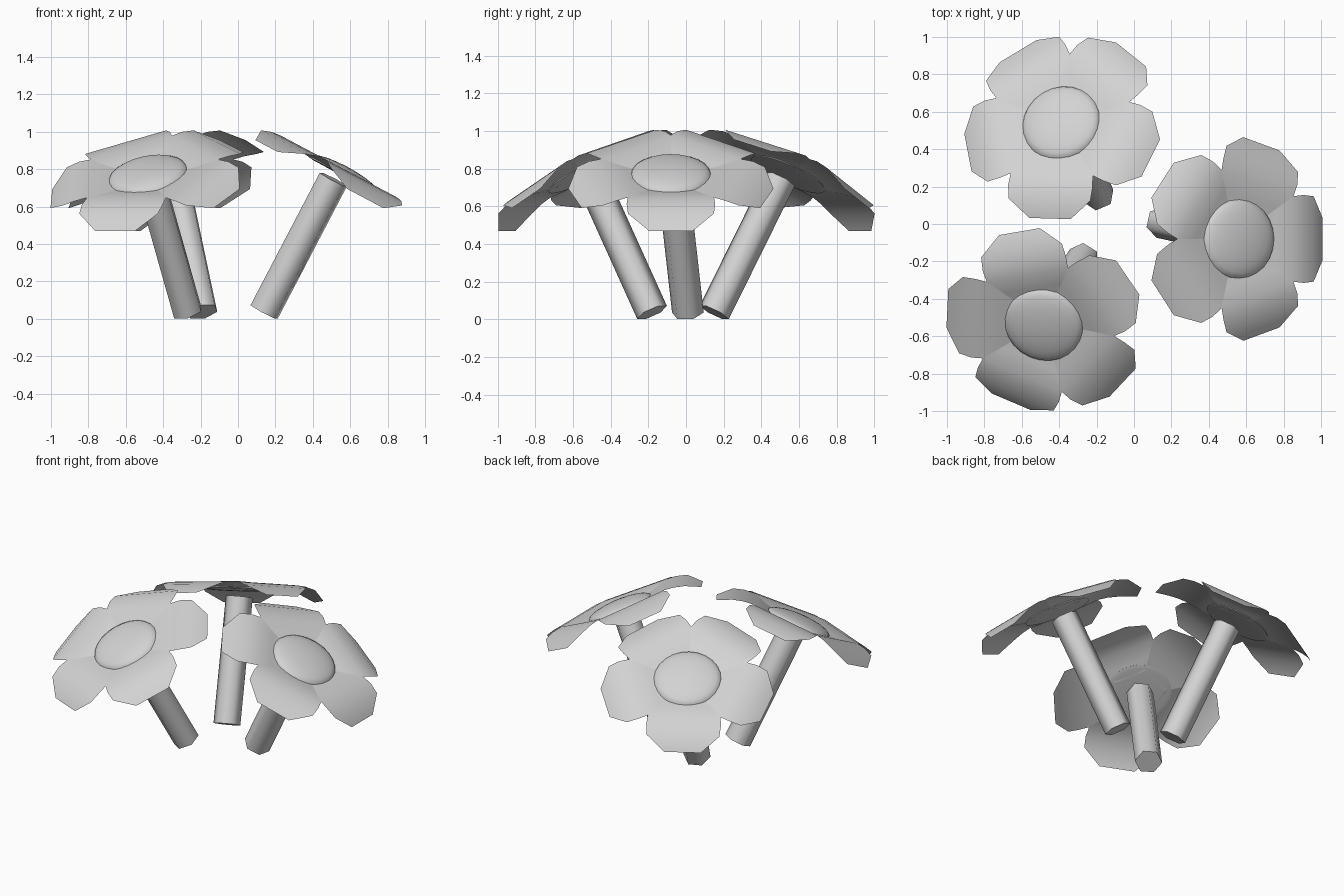
import bpy, bmesh
from math import radians, tan, pi
from mathutils import Matrix, Vector

cube = bpy.data.objects.get("Cube")
if cube:
    bpy.data.objects.remove(cube)

GREY = 0.65
mat = bpy.data.materials.new("plain_grey")
mat.use_nodes = True
mat.diffuse_color = (GREY, GREY, GREY, 1)
mat.node_tree.nodes["Principled BSDF"].inputs["Base Color"].default_value = (GREY, GREY, GREY, 1)


def finish(name, bm, matrix, angle):
    mesh = bpy.data.meshes.new(name)
    bm.to_mesh(mesh)
    bm.free()
    obj = bpy.data.objects.new(name, mesh)
    bpy.context.collection.objects.link(obj)
    obj.matrix_world = matrix
    mesh.materials.append(mat)
    bpy.ops.object.select_all(action='DESELECT')
    obj.select_set(True)
    bpy.context.view_layer.objects.active = obj
    bpy.ops.object.shade_smooth_by_angle(angle=radians(angle))
    return obj


# Petal outline: distance from the centre, half width, height
# (rises out of the sunken middle, then droops at the tip)
SLOPE = tan(pi / 5)
PETAL = [(0.14, 0.14 * SLOPE, -0.035), (0.22, 0.22 * SLOPE, -0.022),
         (0.315, 0.315 * SLOPE, 0.0), (0.38, 0.235, -0.006),
         (0.45, 0.228, -0.025), (0.535, 0.115, -0.085)]


def petals(name, matrix):
    bm = bmesh.new()
    for i in range(5):
        turn = Matrix.Rotation(i * 2 * pi / 5, 3, 'Z')
        rows = [[bm.verts.new(turn @ Vector((r, side * half, z))) for side in (-1, 1)]
                for r, half, z in PETAL]
        for a, b in zip(rows, rows[1:]):
            bm.faces.new((a[0], b[0], b[1], a[1]))
    return finish(name, bm, matrix, 45)


# Flower centre: low dome with a nearly flat underside
def dome(name, matrix):
    bm = bmesh.new()
    bmesh.ops.create_uvsphere(bm, u_segments=24, v_segments=12, radius=1)
    for v in bm.verts:
        height = 0.05 if v.co.z > 0 else 0.006
        v.co = (v.co.x * 0.213, v.co.y * 0.213, v.co.z * height - 0.03)
    return finish(name, bm, matrix, 60)


# Six-sided stem with a flat side facing outward
def stem(name, foot, head):
    foot, head = Vector(foot), Vector(head)
    axis = head - foot
    bm = bmesh.new()
    bmesh.ops.create_cone(bm, cap_ends=True, segments=6, radius1=0.086,
                          radius2=0.086, depth=axis.length)
    matrix = (Matrix.Translation((foot + head) / 2)
              @ axis.to_track_quat('Z', 'X').to_matrix().to_4x4())
    return finish(name, bm, matrix, 75)


# Three outward-leaning flowers: label, heading, bloom centre, stem foot, stem head
FLOWERS = [
    ("left", 0, (0.575, -0.08), (0.14, 0.01), (0.51, -0.07)),
    ("back", 121, (-0.397, 0.553), (-0.19, 0.15), (-0.34, 0.50)),
    ("front", 247, (-0.488, -0.552), (-0.27, -0.18), (-0.47, -0.50)),
]
for label, heading, centre, foot, head in FLOWERS:
    pose = (Matrix.Translation((*centre, 0.795))
            @ Matrix.Rotation(radians(heading), 4, 'Z')
            @ Matrix.Rotation(radians(28), 4, 'Y'))
    petals(label + "_flower_petals", pose)
    dome(label + "_flower_centre", pose)
    stem(label + "_flower_stem", (*foot, 0.037), (*head, 0.745))
